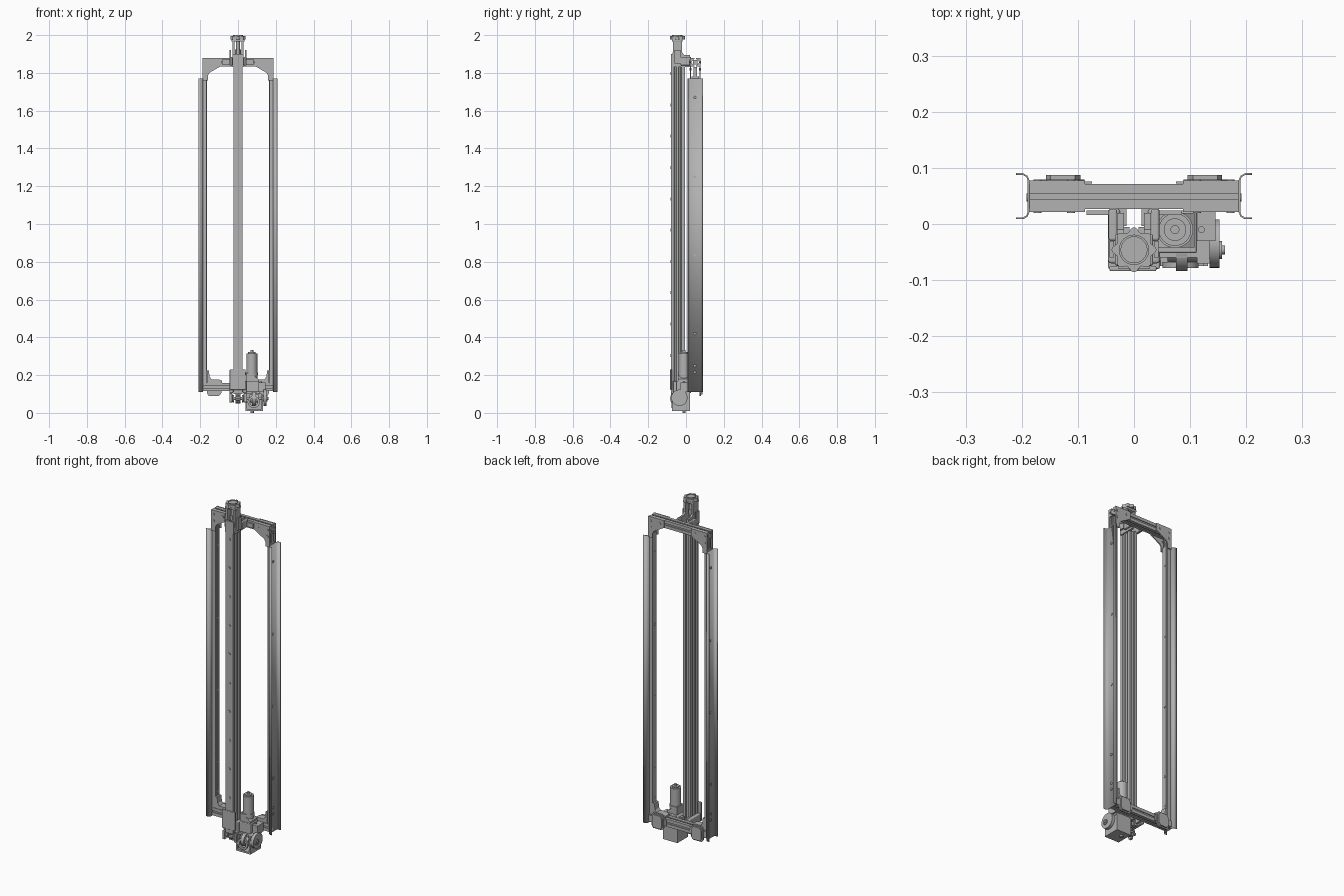
import bpy, bmesh
from math import cos, sin, pi
from mathutils import Vector

cube = bpy.data.objects.get("Cube")
if cube:
    bpy.data.objects.remove(cube, do_unlink=True)


def material(name, c):
    m = bpy.data.materials.new(name)
    m.use_nodes = True
    m.diffuse_color = (*c, 1)
    m.node_tree.nodes["Principled BSDF"].inputs["Base Color"].default_value = (*c, 1)
    return m


GREY = material("machined grey", (0.45, 0.445, 0.445))
TO3D = {"x": lambda p, q, t: (t, p, q),
        "y": lambda p, q, t: (p, t, q),
        "z": lambda p, q, t: (p, q, t)}


def finish(name, bm, smooth=False):
    bmesh.ops.recalc_face_normals(bm, faces=bm.faces)
    me = bpy.data.meshes.new(name)
    bm.to_mesh(me)
    bm.free()
    me.materials.append(GREY)
    ob = bpy.data.objects.new(name, me)
    bpy.context.collection.objects.link(ob)
    if smooth:
        bpy.ops.object.select_all(action="DESELECT")
        ob.select_set(True)
        bpy.context.view_layer.objects.active = ob
        bpy.ops.object.shade_smooth_by_angle(angle=0.6)
    return ob


def prism(name, pts, axis, a, b, smooth=False):
    """Extrude a 2D outline along an axis from a to b."""
    bm = bmesh.new()
    face = bm.faces.new([bm.verts.new(TO3D[axis](p, q, a)) for p, q in pts])
    ext = bmesh.ops.extrude_face_region(bm, geom=[face])["geom"]
    new = [v for v in ext if isinstance(v, bmesh.types.BMVert)]
    bmesh.ops.translate(bm, verts=new, vec=Vector(TO3D[axis](0, 0, b - a)))
    return finish(name, bm, smooth)


def box(name, x, y, z, bevel=0):
    ob = prism(name, [(x[0], y[0]), (x[1], y[0]), (x[1], y[1]), (x[0], y[1])], "z", *z)
    if bevel:
        mod = ob.modifiers.new("bevel", "BEVEL")
        mod.width, mod.segments = bevel, 3
    return ob


def circle(c, r, n=32):
    return [(c[0] + r * cos(2 * pi * i / n), c[1] + r * sin(2 * pi * i / n)) for i in range(n)]


def cyl(name, c, r, axis, a, b, n=32):
    return prism(name, circle(c, r, n), axis, a, b, True)


def ring(name, c, r_out, r_in, axis, a, b, n=32):
    """Flat washer-like tube."""
    bm = bmesh.new()
    loops = [[bm.verts.new(TO3D[axis](p, q, t)) for p, q in circle(c, r, n)]
             for r, t in ((r_out, a), (r_out, b), (r_in, b), (r_in, a))]
    for k in range(4):
        u, v = loops[k], loops[(k + 1) % 4]
        for i in range(n):
            j = (i + 1) % n
            bm.faces.new((u[i], u[j], v[j], v[i]))
    return finish(name, bm, True)


def slot_outline(c, half):
    """Square extrusion outline with one slot in every side."""
    out, side = [], [(1, -1), (1, -.2), (.8, -.2), (.55, -.45), (.55, .45), (.8, .2), (1, .2)]
    for _ in range(4):
        out += [(c[0] + half * p, c[1] + half * q) for p, q in side]
        side = [(-q, p) for p, q in side]
    return out


def flip(pts, s):
    return [(s * p, q) for p, q in pts]


def span(s, a, b):
    return sorted((s * a, s * b))


# Cross beams
for label, zc in (("upper", 1.857), ("lower", 0.137)):
    prism(label + "_cross_beam", slot_outline((0.049, zc), 0.022), "x", -0.186, 0.186)

# Side uprights, corner plates and feet, repeated on both sides
channel = [(.21, .089), (.198, .089), (.191, .085), (.188, .078),
           (.188, .021), (.191, .014), (.198, .01), (.21, .01)]
gusset = [(.187, 1.88), (.087, 1.88), (.087, 1.838), (.152, 1.8), (.16, 1.785), (.16, 1.76), (.187, 1.76)]
corner = [(.165, .159), (.085, .159), (.085, .17), (.105, .178), (.14, .178), (.15, .19), (.155, .225), (.165, .225)]
foot = [(.165, .105), (.155, .09), (.1, .09), (.088, .105), (.088, .16), (.1, .178), (.155, .178), (.165, .16)]
for side, s in (("left", 1), ("right", -1)):
    bm = bmesh.new()
    low = [bm.verts.new((s * x, y, 0.11)) for x, y in channel]
    top = [bm.verts.new((s * x, y, 1.77)) for x, y in channel]
    for i in range(len(channel) - 1):
        bm.faces.new((low[i], low[i + 1], top[i + 1], top[i]))
    ob = finish(side + "_channel", bm, True)
    mod = ob.modifiers.new("sheet", "SOLIDIFY")
    mod.thickness, mod.offset = 0.003, 0
    prism(side + "_upright", slot_outline((s * 0.1755, 0.049), 0.0105), "z", 0.155, 1.83)
    box(side + "_upright_web", span(s, .166, .186), (.03, .068), (.155, 1.78))
    for i, z in enumerate((1.67, 1.25, .835, .42, .25, .215)):
        cyl(f"{side}_channel_bolt_{i}", (0.047, z), 0.007, "x", *span(s, .186, .192), 12)
        cyl(f"{side}_upright_bolt_{i}", (0.047, z), 0.006, "x", *span(s, .163, .168), 12)
    for label, y in (("front", 0.0215), ("rear", 0.0715)):
        prism(f"{side}_{label}_gusset", flip(gusset, s), "y", y, y + 0.006)
        for i, (x, z) in enumerate(((.172, 1.857), (.112, 1.857), (.172, 1.82))):
            cyl(f"{side}_{label}_gusset_bolt_{i}", (s * x, z), 0.007, "y", y - .002, y + .008, 12)
    prism(side + "_lower_corner_bracket", flip(corner, s), "y", 0.03, 0.068)
    prism(side + "_foot_plate", flip(foot, s), "y", 0.072, 0.079)
    inner = [(.126 + (x - .126) * .8, .134 + (z - .134) * .85) for x, z in foot]
    prism(side + "_foot_pad", flip(inner, s), "y", 0.079, 0.087)
    box(side + "_foot_tab", span(s, .075, .187), (.072, .076), (.12, .155))

# Central grooved column
half = [(.024, -.08), (.024, -.064), (.016, -.061), (.016, -.054), (.024, -.051), (.024, -.04),
        (.012, -.037), (.012, -.028), (.024, -.025), (.024, -.005), (.008, -.005), (.008, -.015)]
prism("central_column", half + flip(half[::-1], -1), "z", 0.1, 1.84)
for i in range(10):
    cyl(f"column_bolt_{i}", (0, 0.305 + 0.1657 * i), 0.008, "y", -0.082, -0.078, 16)

# Column head with screw and hand knob
KY = -0.046
box("head_front_plate", (-.028, .028), (-.08, -.07), (1.835, 1.9))
cheek = [(-.075, 1.83), (.02, 1.83), (.02, 1.895), (-.01, 1.895), (-.022, 1.91), (-.022, 1.975), (-.07, 1.975), (-.07, 1.91)]
for side, s in (("left", 1), ("right", -1)):
    prism(side + "_head_cheek", cheek, "x", *span(s, .018, .03))
    box(side + "_head_clamp", span(s, .03, .045), (-.03, .027), (1.84, 1.885), .004)
    box(side + "_head_ear", span(s, .036, .044), (-.06, -.03), (1.85, 1.92))
    box(side + "_head_arm", span(s, .03, .085), (.016, .024), (1.845, 1.87))
box("head_cap", (-.034, .034), (-.074, -.018), (1.965, 1.978), .004)
cyl("tension_screw", (0, KY), 0.01, "z", 1.84, 1.97, 20)
cyl("tension_nut", (0, KY), 0.016, "z", 1.9, 1.925, 6)
lobes = []
for i in range(96):
    a = 2 * pi * i / 96
    r = 0.036 + 0.004 * cos(8 * a)
    lobes.append((r * cos(a), KY + r * sin(a)))
prism("hand_knob", lobes, "z", 1.978, 1.996, True)
ring("knob_rim", (0, KY), .027, .023, "z", 1.994, 2.0)

# Lower carriage around the column
box("carriage_front_plate", (-.044, .04), (-.084, -.075), (.122, .23), .003)
for side, s in (("left", 1), ("right", -1)):
    box(side + "_carriage_block", span(s, .015 + .01, .046), (-.07, .027), (.105, .17), .005)
    box(side + "_carriage_lug", span(s, .03, .046), (-.08, -.06), (.055, .105), .003)
    box(side + "_carriage_back", span(s, .013, .03), (-.004, .027), (.11, .165))

# Drive shaft with sprocket
SH = (-0.046, 0.076)
cyl("drive_shaft", SH, 0.008, "x", -0.046, 0.162, 20)
teeth = [(SH[0] + r * cos(a), SH[1] + r * sin(a))
         for k in range(14) for r, a in (((0.027 if k % 2 else 0.022), 2 * pi * (k + d) / 14) for d in (0, .6))]
prism("belt_sprocket", teeth, "x", -0.013, 0.013)
for i, x in enumerate((-.03, .022)):
    cyl(f"shaft_collar_{i}", SH, 0.02, "x", x, x + .008, 24)

# Gearbox frame, open at the front
box("gearbox_floor", (.04, .132), (-.075, .022), (.01, .02))
box("gearbox_back", (.04, .132), (.014, .022), (.02, .105))
box("gearbox_inner_wall", (.04, .048), (-.075, .014), (.02, .1))
box("gearbox_outer_wall", (.124, .132), (-.075, .014), (.02, .105))
box("gearbox_roof", (.04, .132), (-.06, .022), (.1, .112))
cyl("worm_gear", SH, 0.038, "x", .075, .095)
cyl("worm_hub", SH, 0.022, "x", .06, .112, 24)
ring("front_bearing_ring", (.083, .058), .032, .02, "y", -.078, -.068)
cyl("floor_bolt", (.075, -.01), 0.01, "z", 0, .012, 6)
cyl("drive_flange", (-.035, .08), 0.043, "x", .135, .152, 40)
cyl("flange_hub", SH, 0.016, "x", .13, .157, 24)

# Motor and its mount
MX, MY = 0.073, -0.01
box("motor_mount", (.042, .112), (-.052, .024), (.112, .17), .004)
wedge = [(.042, .17), (.108, .17), (.108, .18), (.06, .212), (.042, .212)]
prism("motor_wedge", wedge, "y", -.042, .02)
box("mount_side_bracket", (.112, .145), (-.03, .026), (.11, .16))
box("mount_side_plate", (.112, .135), (-.07, .02), (.1, .112))
cyl("motor_body", (MX, MY), 0.029, "z", .17, .315)
ring("motor_band", (MX, MY), .0325, .028, "z", .2, .215)
cyl("motor_cap", (MX, MY), 0.02, "z", .315, .322, 24)
cyl("motor_shaft_end", (MX, MY), 0.008, "z", .322, .332, 16)
cyl("mount_bolt", (.12, -.01), 0.006, "z", .155, .166, 12)
